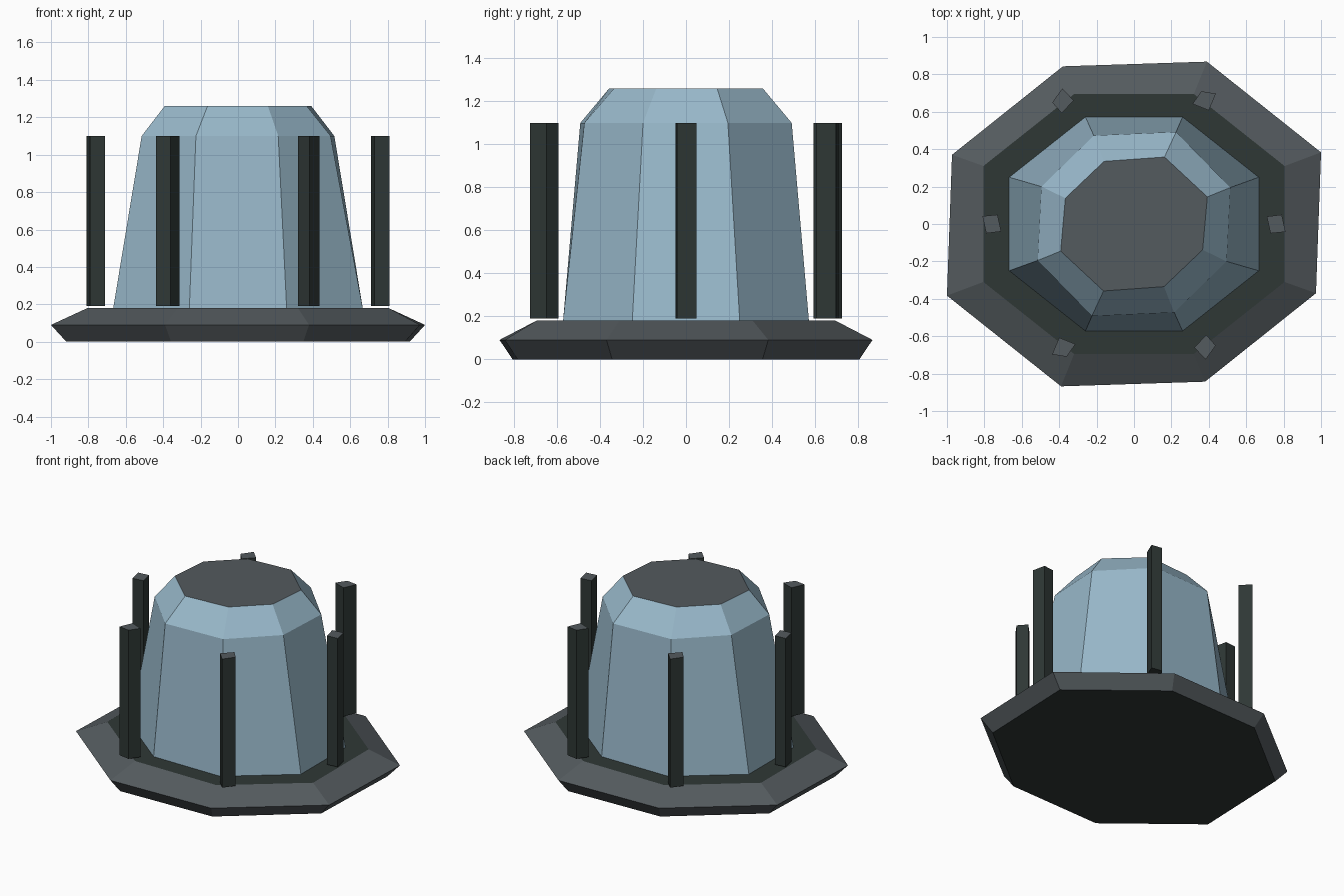
import bpy
import bmesh

if "Cube" in bpy.data.objects:
    bpy.data.objects.remove(bpy.data.objects["Cube"], do_unlink=True)


def make_material(name, rgb):
    mat = bpy.data.materials.new(name)
    mat.use_nodes = True
    mat.diffuse_color = (*rgb, 1)
    mat.node_tree.nodes["Principled BSDF"].inputs["Base Color"].default_value = (*rgb, 1)
    return mat


GREY = make_material("slate grey", (0.088, 0.103, 0.112))
DARK = make_material("dark metal", (0.028, 0.039, 0.036))
BLUE = make_material("pale blue glass", (0.315, 0.48, 0.59))


def full_turn(half):
    """Complete a ring by repeating its first half rotated by 180 degrees."""
    return half + [(-x, -y) for x, y in half]


def loft(name, rings, heights, side, top, bottom):
    """Stack rings of equal count, cap both ends and colour by face direction."""
    bm = bmesh.new()
    loops = [[bm.verts.new((x, y, z)) for x, y in ring]
             for ring, z in zip(rings, heights)]
    n = len(loops[0])
    for low, high in zip(loops, loops[1:]):
        for i in range(n):
            j = (i + 1) % n
            bm.faces.new((low[i], low[j], high[j], high[i]))
    caps = [bm.faces.new(loops[0]), bm.faces.new(loops[-1])]
    caps[0].material_index = 2
    caps[1].material_index = 1
    bmesh.ops.recalc_face_normals(bm, faces=bm.faces)
    mesh = bpy.data.meshes.new(name)
    bm.to_mesh(mesh)
    bm.free()
    for mat in (side, top, bottom):
        mesh.materials.append(mat)
    obj = bpy.data.objects.new(name, mesh)
    bpy.context.collection.objects.link(obj)
    return obj


# Octagonal base with a bevelled rim and a dark floor
rim = full_turn([(0.39, 0.868), (1.0, 0.383), (0.973, -0.37), (0.38, -0.843)])
foot = [(x * 0.918, y * 0.93) for x, y in rim]
floor = full_turn([(0.32, 0.695), (0.805, 0.31), (0.805, -0.31), (0.32, -0.695)])
loft("base", [foot, rim, floor], [0, 0.09, 0.18], GREY, DARK, DARK)

# Tapering faceted dome with a grey roof
wall_foot = full_turn([(0.26, 0.572), (0.667, 0.25), (0.667, -0.25), (0.26, -0.572)])
shoulder = full_turn([(0.225, 0.492), (0.515, 0.195), (0.495, -0.2), (0.215, -0.473)])
roof = full_turn([(0.163, 0.358), (0.392, 0.145), (0.367, -0.138), (0.16, -0.335)])
loft("dome", [wall_foot, shoulder, roof], [0.18, 1.10, 1.26], BLUE, GREY, DARK)

# Six posts around the dome, in opposite pairs
posts = {
    "side_post": [(0.81, -0.042), (0.73, -0.05), (0.71, 0.04), (0.79, 0.05)],
    "diagonal_post": [(0.36, 0.71), (0.438, 0.697), (0.4, 0.607), (0.313, 0.642)],
    "cross_post": [(-0.383, 0.725), (-0.322, 0.66), (-0.387, 0.593), (-0.437, 0.65)],
}
for name, outline in posts.items():
    for label, sign in (("a", 1), ("b", -1)):
        ring = [(sign * x, sign * y) for x, y in outline]
        loft(f"{name}_{label}", [ring, ring], [0.19, 1.10], DARK, GREY, DARK)
